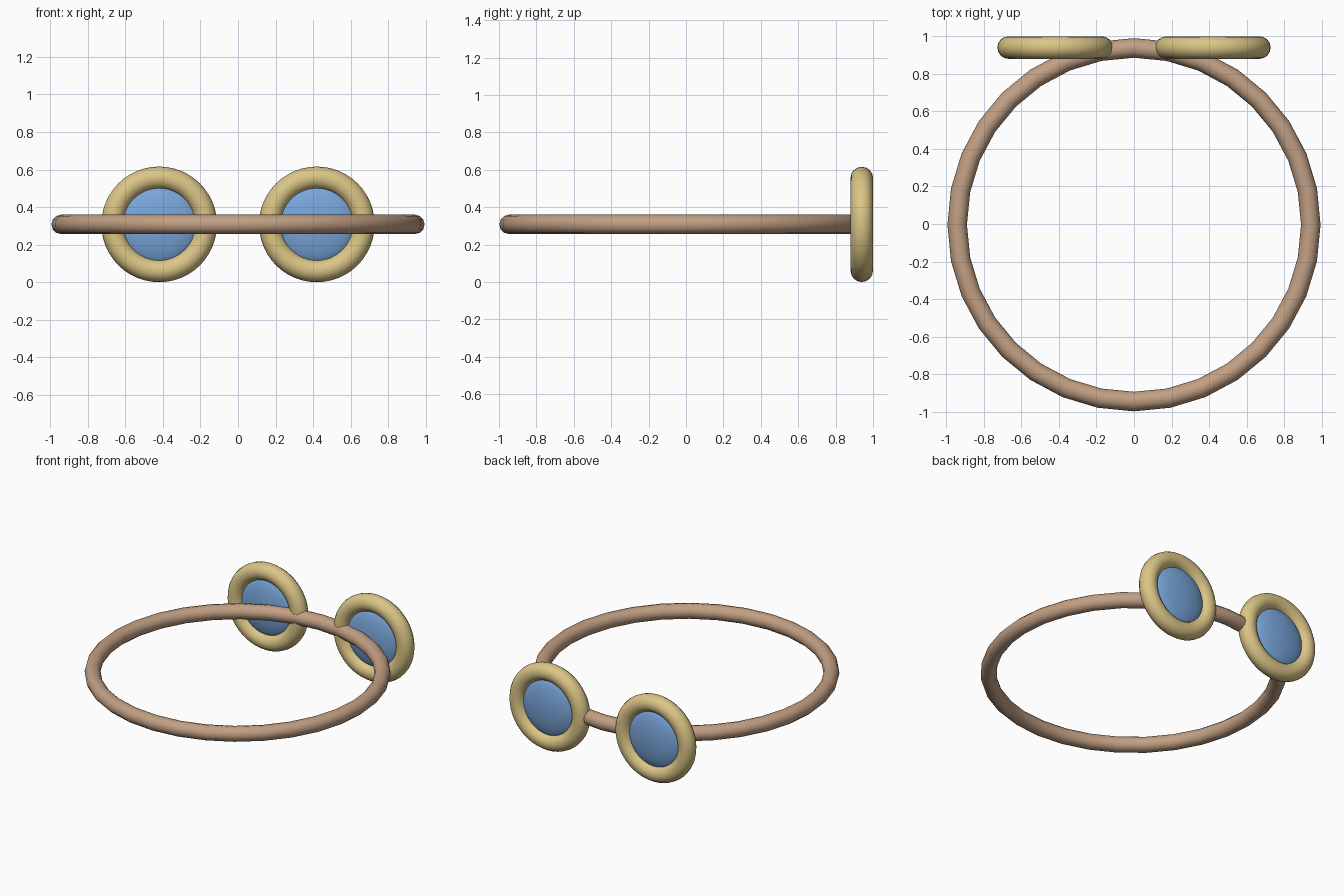
import bpy
from math import pi

cube = bpy.data.objects.get("Cube")
if cube:
    bpy.data.objects.remove(cube, do_unlink=True)


def material(name, color):
    mat = bpy.data.materials.new(name)
    mat.use_nodes = True
    mat.diffuse_color = (*color, 1)
    mat.node_tree.nodes["Principled BSDF"].inputs["Base Color"].default_value = (*color, 1)
    return mat


def finish(name, mat):
    obj = bpy.context.object
    obj.name = name
    obj.data.materials.append(mat)
    bpy.ops.object.shade_smooth()
    return obj


leather = material("tan strap", (0.54, 0.35, 0.23))
brass = material("pale brass", (0.71, 0.56, 0.24))
glass = material("blue glass", (0.19, 0.38, 0.70))

MID_Z = 0.308
LENS_Y = 0.94

# Round head strap
bpy.ops.mesh.primitive_torus_add(
    major_segments=32, minor_segments=12, major_radius=0.942, minor_radius=0.052,
    location=(0, -0.004, MID_Z))
finish("strap", leather)

# Two rimmed lenses at the back of the strap
for side, x in (("left", 0.42), ("right", -0.42)):
    bpy.ops.mesh.primitive_torus_add(
        major_segments=48, minor_segments=16, major_radius=0.248, minor_radius=0.06,
        location=(x, LENS_Y, MID_Z), rotation=(pi / 2, 0, 0))
    finish(side + "_rim", brass)

    bpy.ops.mesh.primitive_uv_sphere_add(
        segments=32, ring_count=16, radius=0.21,
        location=(x, LENS_Y, MID_Z), rotation=(pi / 2, 0, 0))
    lens = finish(side + "_lens", glass)
    lens.scale.z = 0.28
